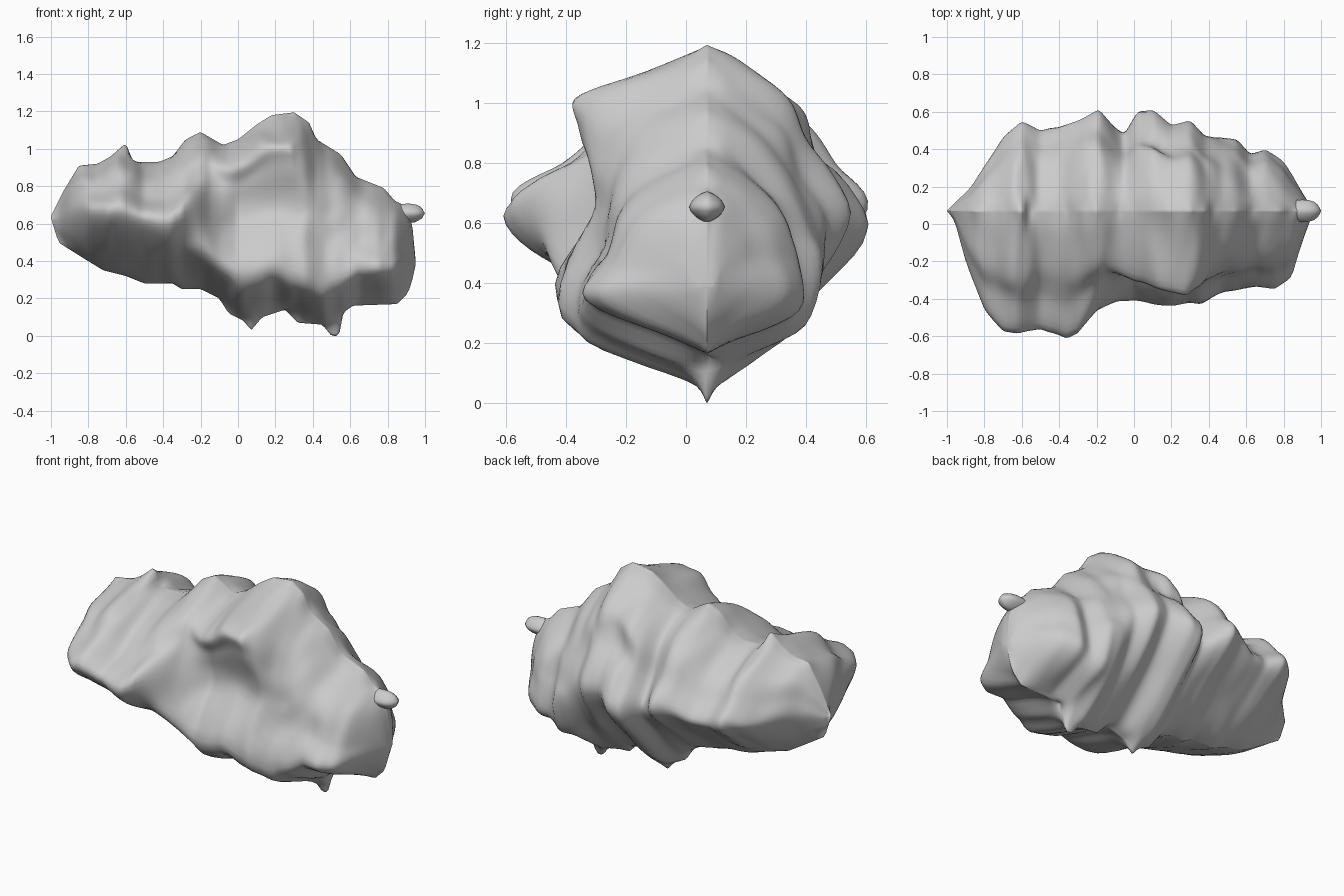
import bpy, bmesh
from mathutils import Vector, noise

if "Cube" in bpy.data.objects:
    bpy.data.objects.remove(bpy.data.objects["Cube"])

SEAM = 0.07     # y of the ridge plane running round the silhouette

# Front-view silhouette: top and bottom (x, z)
TOP = [(-1, .64), (-.93, .78), (-.85, .91), (-.75, .92), (-.68, .96), (-.6, 1.03), (-.56, .93),
       (-.42, .93), (-.35, .96), (-.28, 1.05), (-.2, 1.09), (-.08, 1.02), (0, 1.05), (.1, 1.13),
       (.18, 1.18), (.3, 1.195), (.38, 1.14), (.42, 1.05), (.55, .97), (.63, .85), (.78, .79),
       (.84, .72), (.91, .69), (.93, .61), (.95, .4)]
BOTTOM = [(-1, .63), (-.96, .5), (-.85, .43), (-.72, .35), (-.6, .32), (-.5, .28), (-.35, .28),
          (-.3, .25), (-.2, .25), (-.1, .2), (-.05, .12), (.03, .08), (.07, .03), (.13, .1),
          (.25, .14), (.32, .07), (.45, .06), (.5, 0), (.54, 0), (.57, .16), (.85, .17),
          (.91, .23), (.93, .29), (.95, .38)]
# Top-view outline: front and back (x, y)
FRONT = [(-1, .07), (-.96, .02), (-.9, -.2), (-.8, -.45), (-.7, -.56), (-.62, -.57), (-.5, -.54),
         (-.36, -.62), (-.2, -.53), (-.1, -.45), (0, -.4), (.2, -.42), (.36, -.43), (.5, -.35),
         (.65, -.31), (.75, -.33), (.84, -.28), (.9, -.1), (.95, .04)]
BACK = [(-1, .07), (-.87, .2), (-.7, .47), (-.6, .56), (-.5, .5), (-.4, .52), (-.3, .55), (-.19, .62),
        (-.1, .53), (-.05, .49), (.02, .61), (.1, .61), (.2, .53), (.3, .56), (.38, .47), (.55, .45),
        (.62, .37), (.7, .4), (.8, .33), (.9, .17), (.95, .09)]
# Section shape by x: (depth share, height share) of four points from upper to lower
FRONT_SHAPE = [(-1, .6, .86, .78, .7, 1, .5, .7, .26), (-.3, .5, .86, .72, .7, 1, .52, .72, .25),
               (-.15, .5, .86, .62, .74, .8, .5, .9, .25),
               (0, .78, .87, .72, .75, .68, .55, 1, .23), (.28, .86, .86, .86, .74, .75, .52, 1, .2),
               (.41, .6, .87, .76, .72, .78, .5, 1, .22), (.62, .55, .86, .75, .7, .85, .5, 1, .22),
               (.85, .52, .87, .72, .72, .85, .52, 1, .3), (.95, .6, .85, .85, .7, 1, .5, .8, .25)]
BACK_SHAPE = [(-1, .6, .86, .8, .7, 1, .5, .6, .22), (-.2, .58, .84, .8, .68, 1, .5, .58, .25),
              (.15, .56, .85, .66, .72, 1, .5, .6, .25), (.4, .58, .85, .77, .7, 1, .5, .7, .23),
              (.62, .52, .84, .82, .68, .96, .46, .92, .17), (.85, .5, .87, .75, .7, .85, .53, 1, .33),
              (.95, .6, .85, .85, .7, 1, .5, .8, .25)]


def sample(table, x):
    """Linear lookup; returns the list of values at x."""
    x = min(max(x, table[0][0]), table[-1][0])
    for a, b in zip(table, table[1:]):
        if x <= b[0]:
            t = (x - a[0]) / (b[0] - a[0])
            return [p + (q - p) * t for p, q in zip(a[1:], b[1:])]


def smooth(table, x, r):
    return sum(sample(table, x + r * k / 4)[0] for k in range(-4, 5)) / 9


def spline(pts, n):
    """Catmull-Rom curve through pts, n steps per span."""
    p = [pts[0]] + pts + [pts[-1]]
    out = []
    for i in range(1, len(p) - 2):
        for k in range(n):
            t = k / n
            a, b, c, d = p[i - 1:i + 3]
            out.append(.5 * (2 * b + (c - a) * t + (2 * a - 5 * b + 4 * c - d) * t * t
                             + (3 * b - a - 3 * c + d) * t ** 3))
    return out + [pts[-1]]


def half_section(x, outline, shape, seed):
    """Points from the top seam round one side to the bottom seam."""
    top, bot = sample(TOP, x)[0], sample(BOTTOM, x)[0]
    r = min(.08, max(0, x + 1), max(0, .95 - x))
    st, sb = smooth(TOP, x, r * .7), smooth(BOTTOM, x, r)
    depth = smooth(outline, x, min(r, .015)) - SEAM
    u = sample(shape, x)
    ctrl = [(0, top)]
    for f, t in [(.2, .965), u[0:2], u[2:4], u[4:6], u[6:8], (.2, .05)]:
        ctrl.append((f * depth, sb + t * (st - sb)))
    ctrl.append((0, bot))
    pts = []
    for y, z in spline([Vector(c) for c in ctrl], 6):
        # slanted ridges and lumps
        n = noise.noise(Vector((x * 4.5 + z * 1.5, z * 3.5, seed)))
        n += .5 * noise.noise(Vector((x * 9 - z * 2, z * 8, seed + 5)))
        w = min(1, abs(y) / .2)
        pts.append(Vector((x, SEAM + y * (1 + .05 * n), z + .03 * w * n * min(1, r * 12))))
    return pts


# Rock body: lofted sections along x
bm = bmesh.new()
rings = []
N = 120
for i in range(N + 1):
    x = -1 + 1.95 * i / N
    front = half_section(x, FRONT, FRONT_SHAPE, 1.3)
    back = half_section(x, BACK, BACK_SHAPE, 7.7)
    rings.append([bm.verts.new(p) for p in front + back[-2:0:-1]])
for a, b in zip(rings, rings[1:]):
    m = len(a)
    for k in range(m):
        bm.faces.new((a[k], a[(k + 1) % m], b[(k + 1) % m], b[k]))
bm.faces.new(rings[0])
bm.faces.new(rings[-1][::-1])
bmesh.ops.recalc_face_normals(bm, faces=bm.faces)


def finish(bm, name):
    me = bpy.data.meshes.new(name)
    bm.to_mesh(me)
    bm.free()
    for p in me.polygons:
        p.use_smooth = True
    ob = bpy.data.objects.new(name, me)
    bpy.context.collection.objects.link(ob)


finish(bm, "rock_body")

# Small diamond-section knob growing out of the right end
bm = bmesh.new()
bmesh.ops.create_icosphere(bm, subdivisions=3, radius=1)
for v in bm.verts:
    c = v.co
    s = (abs(c.y) ** 1.4 + abs(c.z) ** 1.4 + abs(c.x) ** 3) ** -.55
    v.co = Vector((.9 + c.x * s * .1, SEAM + c.y * s * .06, .655 + c.z * s * .052))
finish(bm, "end_knob")
